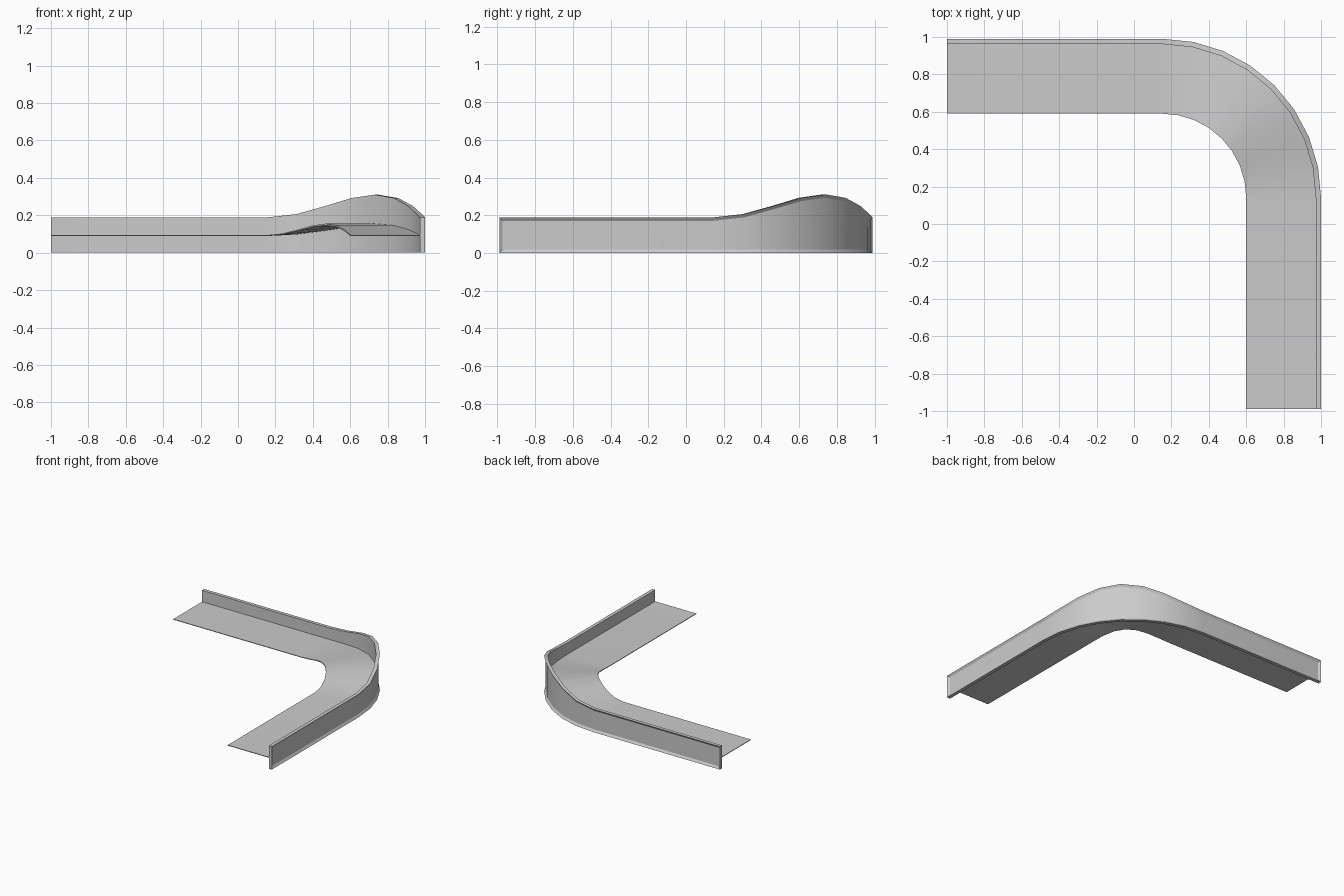
import bpy, bmesh
from math import sin, cos, pi

if "Cube" in bpy.data.objects:
    bpy.data.objects.remove(bpy.data.objects["Cube"])

grey = bpy.data.materials.new("light_grey")
grey.use_nodes = True
colour = (0.6, 0.6, 0.6, 1)
grey.diffuse_color = colour
grey.node_tree.nodes["Principled BSDF"].inputs["Base Color"].default_value = colour

OUT_X, OUT_Y = 1.0, 0.99      # outer edges of the corner
RADIUS, STEPS = 0.85, 8       # outer bend
CX, CY = OUT_X - RADIUS, OUT_Y - RADIUS
RISE = 0.65                   # extra height at the middle of the bend


def stations():
    """Path points: centre, outward direction and height scale."""
    path = [((-1.0, CY), (0, 1), 1)]
    for i in range(STEPS + 1):
        a = pi / 2 * (1 - i / STEPS)
        path.append(((CX, CY), (cos(a), sin(a)), 1 + RISE * sin(2 * a) ** 2))
    path.append(((CX, -OUT_Y), (1, 0), 1))
    return path


def sweep(name, profile, recess=None):
    """Sweep a (radius, height) outline along the corner, with closed ends."""
    bm = bmesh.new()
    rings = [[bm.verts.new((c[0] + d[0] * r, c[1] + d[1] * r, z * s))
              for r, z in profile] for c, d, s in stations()]
    n = len(profile)
    outer = []
    for a, b in zip(rings, rings[1:]):
        for k in range(n):
            m = (k + 1) % n
            face = bm.faces.new((a[k], a[m], b[m], b[k]))
            if k == 0:
                outer.append(face)
    bm.faces.new(rings[0])
    bm.faces.new(rings[-1])
    bmesh.ops.recalc_face_normals(bm, faces=bm.faces[:])
    if recess:
        bmesh.ops.inset_region(bm, faces=outer, thickness=recess[0],
                               depth=-recess[1], use_even_offset=True)
    mesh = bpy.data.meshes.new(name)
    bm.to_mesh(mesh)
    bm.free()
    mesh.materials.append(grey)
    obj = bpy.data.objects.new(name, mesh)
    bpy.context.collection.objects.link(obj)
    bpy.ops.object.select_all(action="DESELECT")
    obj.select_set(True)
    bpy.context.view_layer.objects.active = obj
    bpy.ops.object.shade_smooth_by_angle(angle=pi / 6)
    return obj


# Side wall with a recessed outer panel; its first edge is the outer face
INNER = RADIUS - 0.028
sweep("side_wall", [(RADIUS, 0), (RADIUS, 0.188), (INNER, 0.188), (INNER, 0)],
      recess=(0.018, 0.012))

# Thin deck humped through the bend
sweep("deck", [(INNER + 0.005, 0.089), (INNER + 0.005, 0.094),
               (RADIUS - 0.4, 0.094), (RADIUS - 0.4, 0.089)])
